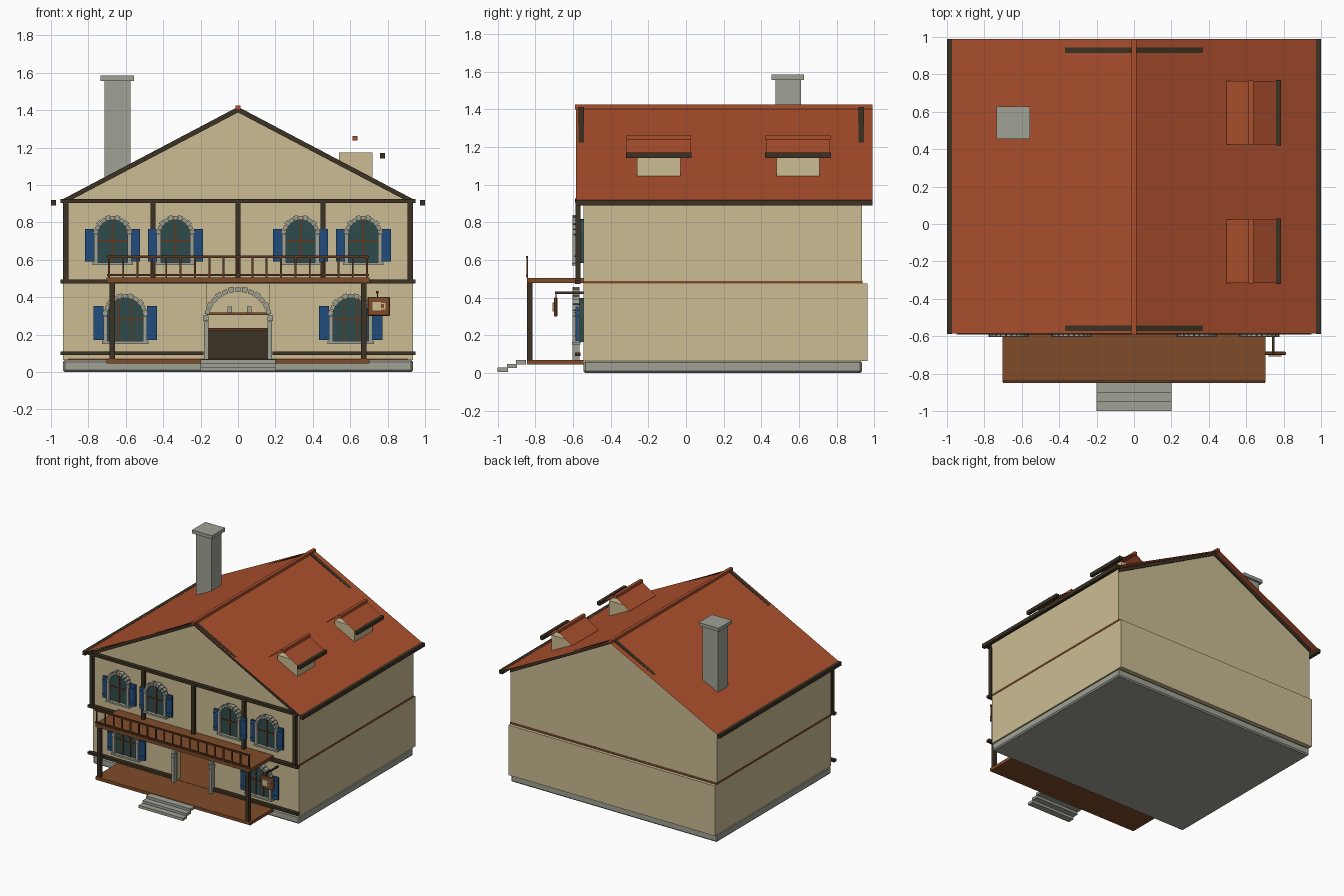
import bpy, bmesh, math

if "Cube" in bpy.data.objects:
    bpy.data.objects.remove(bpy.data.objects["Cube"])


def colour(name, hexa):
    lin = []
    for i in (0, 2, 4):
        c = int(hexa[i:i + 2], 16) / 255
        lin.append(c / 12.92 if c < 0.04045 else ((c + 0.055) / 1.055) ** 2.4)
    m = bpy.data.materials.new(name)
    m.diffuse_color = (*lin, 1)
    m.use_nodes = True
    m.node_tree.nodes["Principled BSDF"].inputs["Base Color"].default_value = m.diffuse_color
    return m


CREAM = colour("cream plaster", "CBBC93")
ROOF = colour("roof tile red", "AC502D")
STONE = colour("grey stone", "A0A296")
TIMBER = colour("dark timber", "3C3223")
WOOD = colour("warm wood", "7F4C29")
RAIL = colour("rail wood", "5E3820")
GLASS = colour("teal glass", "2F4B4B")
BLUE = colour("shutter blue", "204C7C")


def make(name, bm, mat, bevel=0):
    me = bpy.data.meshes.new(name)
    bm.to_mesh(me)
    bm.free()
    me.materials.append(mat)
    ob = bpy.data.objects.new(name, me)
    bpy.context.collection.objects.link(ob)
    if bevel:
        b = ob.modifiers.new("bevel", 'BEVEL')
        b.width, b.segments = bevel, 1
    return ob


def add_prism(bm, pts, y0, y1):
    """Extrude an (x, z) outline from y0 to y1."""
    f = [bm.verts.new((x, y0, z)) for x, z in pts]
    b = [bm.verts.new((x, y1, z)) for x, z in pts]
    n = len(pts)
    faces = [bm.faces.new(f), bm.faces.new(b[::-1])]
    for i in range(n):
        j = (i + 1) % n
        faces.append(bm.faces.new((f[j], f[i], b[i], b[j])))
    bmesh.ops.recalc_face_normals(bm, faces=faces)


def rect(x0, x1, z0, z1):
    return [(x0, z0), (x1, z0), (x1, z1), (x0, z1)]


def prisms(name, outlines, y0, y1, mat, bevel=0):
    bm = bmesh.new()
    for o in outlines:
        add_prism(bm, o, y0, y1)
    return make(name, bm, mat, bevel)


def box(name, x0, x1, y0, y1, z0, z1, mat, bevel=0):
    return prisms(name, [rect(x0, x1, z0, z1)], y0, y1, mat, bevel)


def tent(name, pts, y0, y1, mat):
    """Thin roof skin through (x, z) points."""
    bm = bmesh.new()
    a = [bm.verts.new((x, y0, z)) for x, z in pts]
    b = [bm.verts.new((x, y1, z)) for x, z in pts]
    for i in range(len(pts) - 1):
        bm.faces.new((a[i], a[i + 1], b[i + 1], b[i]))
    return make(name, bm, mat)


def arc(cx, cz, r, a0, a1, n):
    return [(cx + r * math.cos(a0 + (a1 - a0) * i / n),
             cz + r * math.sin(a0 + (a1 - a0) * i / n)) for i in range(n + 1)]


def stone_arch(name, cx, z0, spring, r_out, t, blocks):
    """Jambs and a ring of wedge stones, alternately long and short."""
    outlines = []
    for s in (-1, 1):
        x0, x1 = sorted((cx + s * (r_out - t), cx + s * r_out))
        outlines.append(rect(x0, x1, z0, spring))
    step = math.pi / blocks
    for i in range(blocks):
        a0, a1 = i * step + 0.02, (i + 1) * step - 0.02
        ro = r_out + (0.005 if i % 2 == 0 else 0)
        outlines.append(arc(cx, spring, r_out - t, a0, a1, 2) + arc(cx, spring, ro, a1, a0, 2))
    prisms(name, outlines, -0.602, -0.565, STONE)


def window(name, cx, z0, spring, r, shutter_w, shutter_top, bars):
    ri = r - 0.018
    stone_arch(name + "_stone_surround", cx, z0, spring, r, 0.022, 11)
    box(name + "_sill", cx - r - 0.008, cx + r + 0.008, -0.605, -0.56, z0 - 0.014, z0, STONE)
    prisms(name + "_glass", [[(cx - ri, z0), (cx + ri, z0)] + arc(cx, spring, ri, 0, math.pi, 14)],
           -0.58, -0.545, GLASS)
    frame = [rect(cx - ri, cx + ri, z0 + 0.11, z0 + 0.12)]
    for d in bars:
        top = spring + math.sqrt(ri * ri - d * d)
        frame.append(rect(cx + d - 0.005, cx + d + 0.005, z0, top))
    prisms(name + "_glazing_bars", frame, -0.587, -0.579, RAIL)
    leaves, slats = [], []
    for s in (-1, 1):
        x0, x1 = sorted((cx + s * r, cx + s * (r + shutter_w)))
        leaves.append(rect(x0, x1, z0 + 0.005, shutter_top))
        for z in (z0 + 0.03, shutter_top - 0.035):
            slats.append(rect(x0, x1, z, z + 0.008))
    prisms(name + "_shutters", leaves, -0.588, -0.57, BLUE)
    prisms(name + "_shutter_rails", slats, -0.592, -0.586, BLUE)


# Foundation and hollow ground floor
box("foundation", -0.935, 0.935, -0.545, 0.935, 0, 0.065, STONE, 0.01)
box("ground_floor_boards", -0.91, 0.91, -0.545, 0.93, 0.065, 0.072, WOOD)
prisms("front_wall", [rect(-0.935, -0.165, 0.065, 0.475), rect(0.165, 0.935, 0.065, 0.475)],
       -0.545, -0.51, CREAM)
prisms("side_walls", [rect(-0.935, -0.9, 0.065, 0.475), rect(0.9, 0.935, 0.065, 0.475)],
       -0.51, 0.935, CREAM)
box("back_wall", -0.935, 0.935, 0.93, 0.963, 0.065, 0.475, CREAM)
box("upper_floor_slab", -0.938, 0.938, -0.545, 0.938, 0.475, 0.49, WOOD)

# Bar inside the doorway
box("counter", -0.4, 0.4, 0.3, 0.42, 0.072, 0.22, TIMBER)
box("counter_top", -0.42, 0.42, 0.28, 0.44, 0.22, 0.235, RAIL)
box("mug_shelf", -0.4, 0.4, 0.85, 0.93, 0.305, 0.317, WOOD)
prisms("shelf_mugs", [rect(x - 0.012, x + 0.012, 0.317, 0.35) for x in (-0.045, 0.06)],
       0.87, 0.9, STONE)

# Upper storey with gable
prisms("upper_storey", [[(-0.935, 0.49), (0.935, 0.49), (0.935, 0.925), (0, 1.395), (-0.935, 0.925)]],
       -0.545, 0.935, CREAM)

# Timber frame on the front
prisms("front_posts", [rect(x - 0.013, x + 0.013, 0.48, 0.91) for x in (-0.92, -0.455, 0, 0.455, 0.92)],
       -0.587, -0.56, TIMBER)
prisms("front_beams", [rect(-0.95, 0.95, 0.473, 0.494), rect(-0.95, 0.95, 0.905, 0.926),
                       rect(-0.95, -0.185, 0.09, 0.11), rect(0.185, 0.95, 0.09, 0.11)],
       -0.59, -0.56, TIMBER)

# Main roof
tent("main_roof", [(-0.985, 0.912), (0, 1.41), (0.985, 0.912)], -0.585, 0.99, ROOF)
box("ridge_cap", -0.013, 0.013, -0.59, 0.99, 1.4, 1.425, ROOF)
rakes = [[(0, 1.418), (s * 0.935, 0.925), (s * 0.935, 0.898), (0, 1.388)] for s in (-1, 1)]
prisms("front_rake_beams", rakes, -0.572, -0.543, TIMBER)
prisms("back_rake_beams", rakes, 0.915, 0.945, TIMBER)
prisms("eave_boards", [rect(-1, -0.972, 0.89, 0.92), rect(0.972, 1, 0.89, 0.92)], -0.587, 0.99, TIMBER)

# Chimney
box("chimney", -0.715, -0.575, 0.475, 0.61, 1.03, 1.557, STONE)
box("chimney_cap", -0.735, -0.555, 0.455, 0.627, 1.557, 1.585, STONE)

# Dormers on the right slope
for name, y in (("front_dormer", -0.145), ("back_dormer", 0.595)):
    box(name + "_wall", 0.54, 0.72, y - 0.115, y + 0.115, 1.03, 1.173, CREAM)
    tent(name + "_roof", [(0.495, 1.165), (0.625, 1.248), (0.772, 1.157)], y - 0.17, y + 0.17, ROOF)
    box(name + "_ridge", 0.613, 0.638, y - 0.172, y + 0.172, 1.237, 1.263, ROOF)
    box(name + "_fascia", 0.76, 0.786, y - 0.175, y + 0.175, 1.142, 1.17, TIMBER)

# Windows and doorway
for i, x in enumerate((-0.67, -0.335, 0.335, 0.67)):
    window("upper_window_%d" % (i + 1), x, 0.585, 0.735, 0.1, 0.047, 0.765, (0,))
for i, x in enumerate((-0.603, 0.603)):
    window("lower_window_%d" % (i + 1), x, 0.165, 0.3, 0.117, 0.053, 0.352, (-0.035, 0.035))
stone_arch("doorway_arch", 0, 0.07, 0.27, 0.183, 0.024, 15)

# Porch, balcony and steps
box("porch_deck", -0.702, 0.702, -0.845, -0.545, 0.045, 0.07, WOOD)
box("balcony_floor", -0.702, 0.702, -0.845, -0.545, 0.478, 0.505, WOOD)
prisms("porch_posts", [rect(s * 0.673 - 0.015, s * 0.673 + 0.015, 0.07, 0.478) for s in (-1, 1)],
       -0.845, -0.815, TIMBER)
prisms("balcony_rails", [rect(-0.7, 0.7, 0.61, 0.622), rect(-0.7, 0.7, 0.513, 0.523)],
       -0.85, -0.838, RAIL)
prisms("balusters", [rect(x - 0.005, x + 0.005, 0.505, 0.612)
                     for x in [-0.69 + 1.38 * i / 18 for i in range(19)]], -0.848, -0.84, RAIL)
for i in range(3):
    box("step_%d" % (i + 1), -0.2, 0.2, -1 + 0.048 * i, -0.945 + 0.048 * i,
        0.006 + 0.02 * i, 0.028 + 0.02 * i, STONE)

# Hanging sign with a mug emblem
box("sign_bracket", 0.739, 0.751, -0.695, -0.545, 0.42, 0.432, TIMBER)
box("sign_hanger", 0.742, 0.748, -0.694, -0.688, 0.395, 0.425, TIMBER)
box("sign_board", 0.693, 0.812, -0.7, -0.683, 0.3, 0.402, WOOD, 0.004)
prisms("sign_mug", [rect(0.718, 0.765, 0.328, 0.375), rect(0.765, 0.788, 0.363, 0.37),
                    rect(0.765, 0.788, 0.335, 0.342), rect(0.781, 0.788, 0.342, 0.363)],
       -0.708, -0.699, CREAM)
